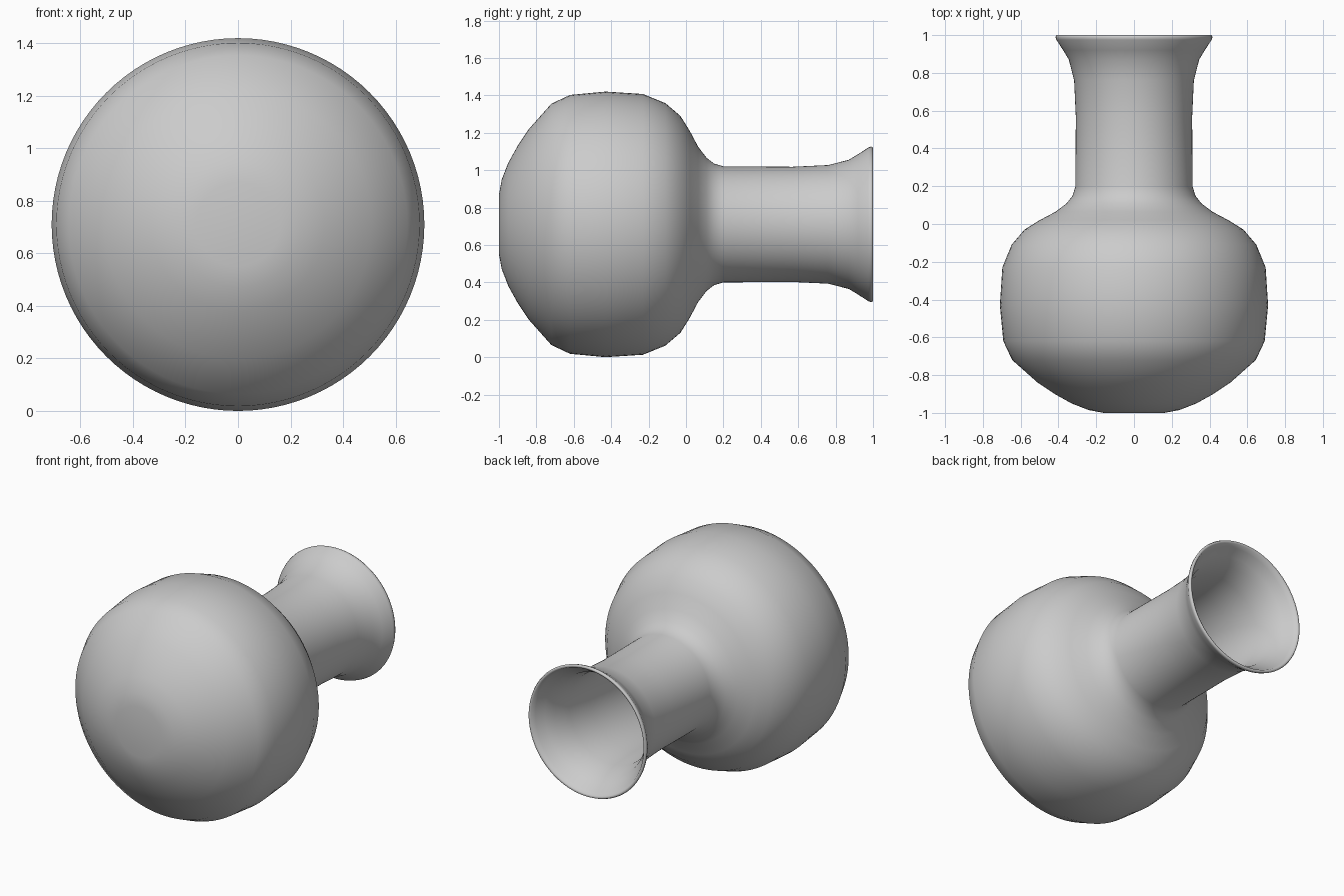
import bpy, bmesh, math

CENTRE_Z = 0.71
SEGMENTS = 96

# Outer profile as (position along y, radius), base to lip
outer = [(-1.0, 0.0), (-1.0, 0.16), (-0.985, 0.24), (-0.95, 0.33), (-0.90, 0.42),
         (-0.84, 0.51), (-0.72, 0.645), (-0.62, 0.692), (-0.43, 0.71),
         (-0.23, 0.697), (-0.11, 0.648), (-0.03, 0.58), (0.02, 0.50),
         (0.065, 0.415), (0.11, 0.356), (0.15, 0.325), (0.20, 0.31),
         (0.57, 0.308), (0.76, 0.317), (0.87, 0.345), (0.92, 0.375),
         (0.975, 0.411), (0.99, 0.416), (1.0, 0.411)]

# Inner wall, lip back to the floor, following the outside
inner = [(0.995, 0.398), (0.97, 0.385), (0.92, 0.352), (0.87, 0.324),
         (0.76, 0.294), (0.57, 0.285), (0.20, 0.287), (0.14, 0.304),
         (0.095, 0.337), (0.05, 0.398), (0.0, 0.49), (-0.045, 0.562),
         (-0.12, 0.626), (-0.235, 0.673), (-0.43, 0.686), (-0.615, 0.668),
         (-0.705, 0.625), (-0.82, 0.495), (-0.88, 0.405), (-0.93, 0.32),
         (-0.962, 0.23), (-0.975, 0.15), (-0.975, 0.0)]


def lathe(name, profile):
    """Spin a profile round the y axis into one smooth closed surface."""
    bm = bmesh.new()
    pts = [bm.verts.new((r, y, 0)) for y, r in profile]
    edges = [bm.edges.new(pair) for pair in zip(pts, pts[1:])]
    bmesh.ops.spin(bm, geom=pts + edges, cent=(0, 0, 0), axis=(0, 1, 0),
                   angle=math.tau, steps=SEGMENTS, use_merge=True)
    bmesh.ops.remove_doubles(bm, verts=bm.verts, dist=1e-4)
    bmesh.ops.recalc_face_normals(bm, faces=bm.faces)
    for f in bm.faces:
        f.smooth = True
    mesh = bpy.data.meshes.new(name)
    bm.to_mesh(mesh)
    bm.free()
    obj = bpy.data.objects.new(name, mesh)
    bpy.context.collection.objects.link(obj)
    return obj


# Hollow vase lying on its side, mouth towards +y
vase = lathe("vase", outer + inner)
vase.location.z = CENTRE_Z
